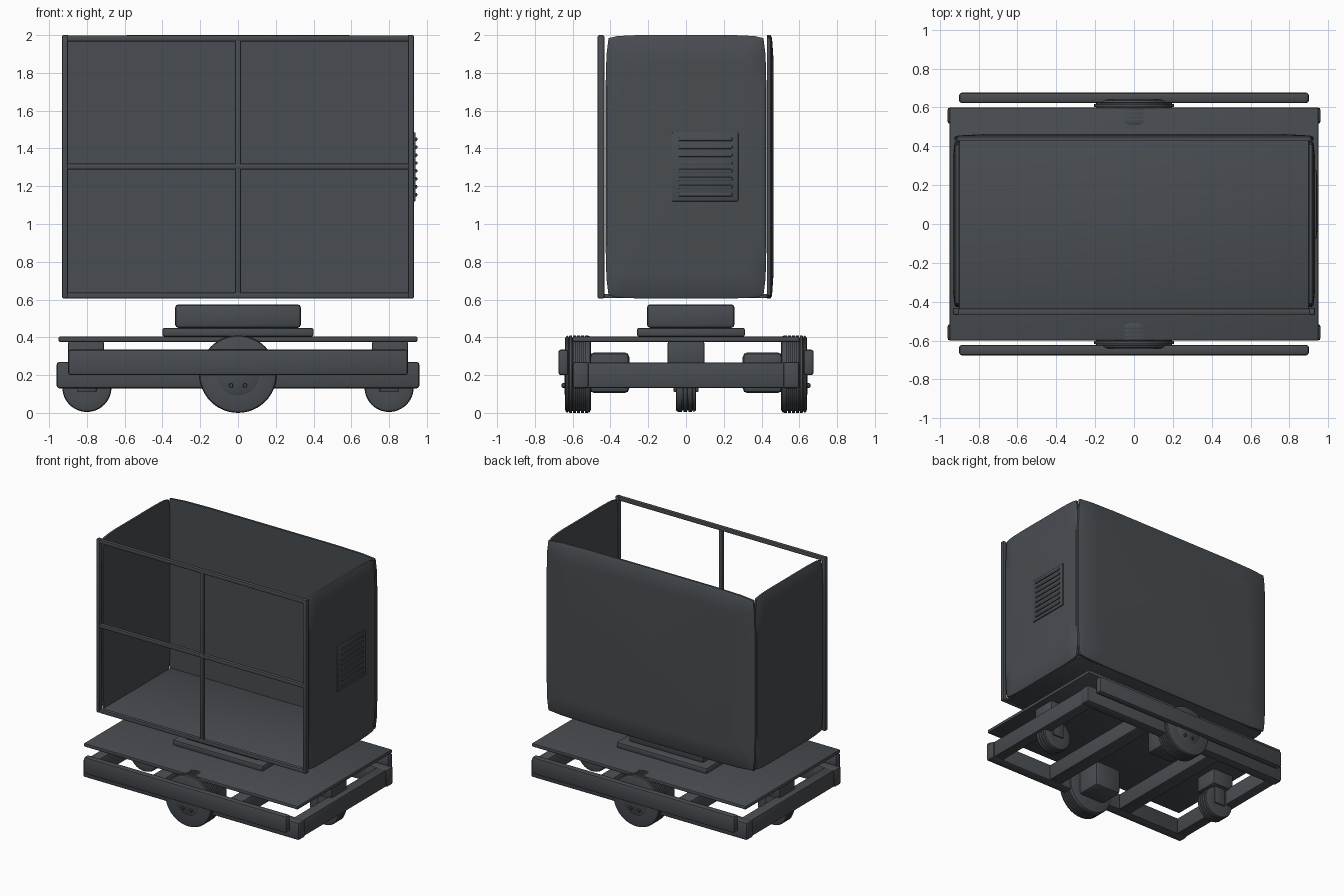
import bpy, bmesh, math
from mathutils import Matrix, Vector

cube = bpy.data.objects.get("Cube")
if cube:
    bpy.data.objects.remove(cube, do_unlink=True)

grey = bpy.data.materials.new("dark_grey")
grey.use_nodes = True
colour = (0.065, 0.073, 0.082, 1)
grey.diffuse_color = colour
grey.node_tree.nodes["Principled BSDF"].inputs["Base Color"].default_value = colour


def finish(bm, name, smooth=True):
    bmesh.ops.recalc_face_normals(bm, faces=bm.faces)
    mesh = bpy.data.meshes.new(name)
    bm.to_mesh(mesh)
    bm.free()
    mesh.materials.append(grey)
    ob = bpy.data.objects.new(name, mesh)
    bpy.context.collection.objects.link(ob)
    if smooth:
        bpy.ops.object.select_all(action='DESELECT')
        ob.select_set(True)
        bpy.context.view_layer.objects.active = ob
        bpy.ops.object.shade_smooth_by_angle(angle=math.radians(35))
    return ob


def box(name, x, y, z, bevel=0.01):
    """Bevelled box from (min, max) ranges."""
    bm = bmesh.new()
    bmesh.ops.create_cube(bm, size=1)
    for v in bm.verts:
        v.co = Vector(((r[0] + r[1]) / 2 + c * (r[1] - r[0])
                       for r, c in zip((x, y, z), v.co)))
    if bevel:
        bmesh.ops.bevel(bm, geom=bm.edges[:], offset=bevel, segments=2,
                        profile=0.5, affect='EDGES')
    return finish(bm, name)


def lathe(name, profile, centre, side=1, steps=48):
    """Turn (y, radius) points around an axle along y."""
    bm = bmesh.new()
    rings = []
    for i in range(steps):
        a = 2 * math.pi * i / steps
        rings.append([bm.verts.new((centre[0] + r * math.cos(a),
                                    centre[1] + side * y,
                                    centre[2] + r * math.sin(a)))
                      for y, r in profile])
    for i in range(steps):
        a, b = rings[i], rings[(i + 1) % steps]
        for j in range(len(profile) - 1):
            bm.faces.new((a[j], a[j + 1], b[j + 1], b[j]))
    bm.faces.new([r[0] for r in rings])
    bm.faces.new([r[-1] for r in rings])
    return finish(bm, name)


def tyre(half, radius, grooves, depth, shoulder):
    """Tyre section with rounded shoulders and cut grooves."""
    pts = [(-half, radius * 0.5), (-half, radius - shoulder),
           (-half + shoulder * 0.3, radius - shoulder * 0.3)]
    flat = half - shoulder
    step = 2 * flat / grooves
    for i in range(grooves):
        a = -flat + i * step
        pts += [(a, radius), (a + step * 0.7, radius),
                (a + step * 0.75, radius - depth), (a + step * 0.95, radius - depth)]
    pts += [(flat, radius), (half - shoulder * 0.3, radius - shoulder * 0.3),
            (half, radius - shoulder), (half, radius * 0.5)]
    return pts


def bowed_panel(name, w, h, thick, matrix):
    """Panel with bowed outline and a slightly domed outer face (+z local)."""
    q = 0.016
    quarter = [(w, h * 0.6), (w - q * 0.3, h * 0.85), (w - q, h - q),
               (w * 0.85, h - q * 0.3), (w * 0.6, h)]
    outline = (quarter + [(-x, y) for x, y in reversed(quarter)]
               + [(-x, -y) for x, y in quarter]
               + [(x, -y) for x, y in reversed(quarter)])
    bm = bmesh.new()
    layers = [(1, 0), (1, thick * 0.5), (0.98, thick * 0.75), (0.8, thick)]
    loops = [[bm.verts.new((x * s, y * s, d)) for x, y in outline] for s, d in layers]
    n = len(outline)
    for a, b in zip(loops, loops[1:]):
        for i in range(n):
            k = (i + 1) % n
            bm.faces.new((a[i], a[k], b[k], b[i]))
    bm.faces.new(loops[0])
    bm.faces.new(loops[-1])
    bm.transform(matrix)
    return finish(bm, name)


# Bin: back, sides and floor
mid = 1.303
bowed_panel("back_panel", 0.925, 0.697, 0.034,
            Matrix.Translation((0, 0.43, mid)) @ Matrix.Rotation(-math.pi / 2, 4, 'X'))
for side, label in ((1, "left"), (-1, "right")):
    bowed_panel(label + "_panel", 0.697, 0.426, 0.032,
                Matrix.Translation((side * 0.9, 0, mid))
                @ Matrix.Rotation(side * math.pi / 2, 4, 'Y'))
box("bin_floor", (-0.9, 0.9), (-0.44, 0.43), (0.608, 0.63), 0.005)

# Bin: open front frame
for side, label in ((1, "left"), (-1, "right")):
    x = sorted((side * 0.9, side * 0.932))
    box(label + "_post", x, (-0.468, -0.432), (0.606, 2.0), 0.008)
box("centre_post", (-0.016, 0.016), (-0.465, -0.437), (0.61, 1.995), 0.006)
for label, z in (("bottom", 0.622), ("middle", 1.305), ("top", 1.983)):
    box(label + "_rail", (-0.905, 0.905), (-0.467, -0.435), (z - 0.016, z + 0.016), 0.007)

# Louvred vent on the left side
box("vent_plate", (0.925, 0.941), (-0.075, 0.277), (1.12, 1.485), 0.006)
for i in range(8):
    z = 1.155 + i * 0.042
    box("vent_slat", (0.935, 0.949), (-0.04, 0.245), (z - 0.009, z + 0.009), 0.004)

# Lift pedestal and deck
box("pedestal_top", (-0.333, 0.333), (-0.207, 0.257), (0.45, 0.575), 0.018)
box("pedestal_base", (-0.4, 0.4), (-0.26, 0.312), (0.404, 0.45), 0.01)
box("deck", (-0.95, 0.95), (-0.6, 0.6), (0.376, 0.404), 0.007)

# Chassis frame
for side in (1, -1):
    def span(a, b):
        return sorted((side * a, side * b))
    box("long_beam", (-0.96, 0.96), span(0.515, 0.6), (0.13, 0.27), 0.014)
    box("end_beam", span(0.865, 0.95), (-0.53, 0.53), (0.133, 0.267), 0.008)
    box("cross_beam", span(0.29, 0.4), (-0.53, 0.53), (0.135, 0.265), 0.008)
    box("bumper", (-0.9, 0.9), span(0.622, 0.676), (0.2, 0.335), 0.014)

    # Drive wheel, hub, bolts and motor housing
    lathe("drive_tyre", tyre(0.068, 0.205, 5, 0.01, 0.016), (0, side * 0.572, 0.205), side)
    lathe("drive_hub", [(-0.06, 0.115), (0.066, 0.115), (0.072, 0.105)],
          (0, side * 0.572, 0.205), side)
    for x in (-0.037, 0.037):
        lathe("hub_bolt", [(0, 0.012), (0.014, 0.012), (0.018, 0.008)],
              (x, side * 0.64, 0.145), side, 12)
    box("motor_housing", (-0.12, 0.12), span(0.3, 0.51), (0.105, 0.32), 0.025)

    # Caster with its mount and fork
    box("caster_mount", span(0.71, 0.9), (-0.097, 0.097), (0.25, 0.38), 0.01)
    lathe("caster_tyre", tyre(0.054, 0.13, 3, 0.007, 0.014), (side * 0.8, 0, 0.135), 1)
    lathe("caster_hub", [(-0.05, 0.07), (0.05, 0.07)], (side * 0.8, 0, 0.135), 1, 32)
    for s in (-1, 1):
        box("caster_fork", span(0.75, 0.85), sorted((s * 0.052, s * 0.066)),
            (0.11, 0.26), 0.005)
